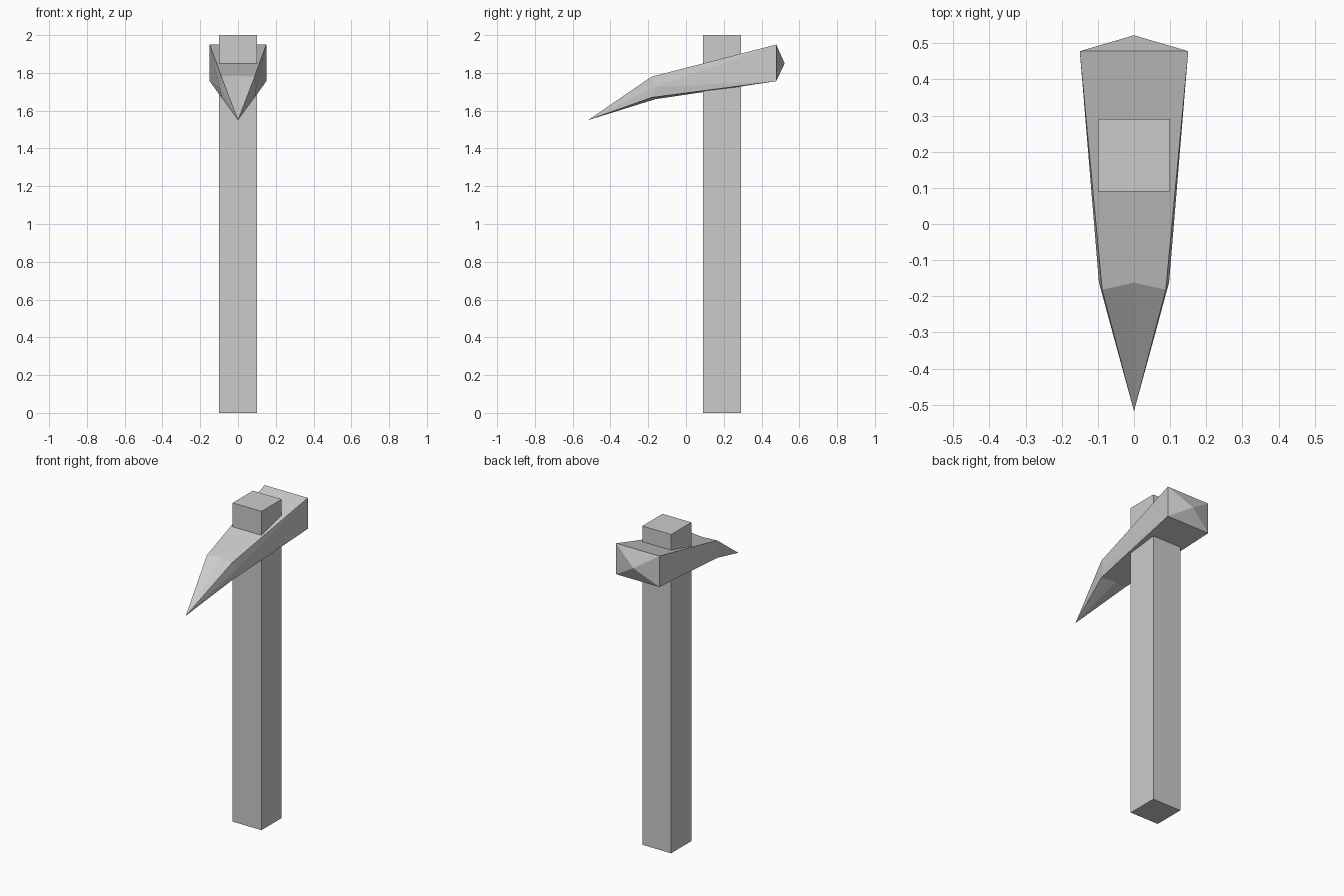
import bpy
import bmesh

if "Cube" in bpy.data.objects:
    bpy.data.objects.remove(bpy.data.objects["Cube"])


def make_object(name, bm):
    bmesh.ops.recalc_face_normals(bm, faces=bm.faces)
    mesh = bpy.data.meshes.new(name)
    bm.to_mesh(mesh)
    bm.free()
    obj = bpy.data.objects.new(name, mesh)
    bpy.context.collection.objects.link(obj)
    return obj


def ring(bm, corner, middle):
    """Eight-point section: (half width, y, z top, z bottom) for corners and edge middles."""
    w, y, t, b = corner
    mw, my, mt, mb = middle
    mz = (t + b) / 2
    pts = [(-w, y, t), (0, my, mt), (w, y, t), (mw, my, mz),
           (w, y, b), (0, my, mb), (-w, y, b), (-mw, my, mz)]
    return [bm.verts.new(p) for p in pts]


def cap(bm, loop, apex):
    tip = bm.verts.new(apex)
    for a, b in zip(loop, loop[1:] + loop[:1]):
        bm.faces.new((a, b, tip))


# Handle: square post through the head
bm = bmesh.new()
bmesh.ops.create_cube(bm, size=1)
bmesh.ops.scale(bm, vec=(0.2, 0.2, 2), verts=bm.verts)
bmesh.ops.translate(bm, vec=(0, 0.19, 1), verts=bm.verts)
make_object("handle", bm)

# Head: tapered body, blunt pyramid at the back, long spike at the front
bm = bmesh.new()
back = ring(bm, (0.15, 0.478, 1.95, 1.756), (0.15, 0.478, 1.95, 1.756))
neck = ring(bm, (0.088, -0.182, 1.78, 1.67), (0.097, -0.162, 1.785, 1.661))
for i in range(8):
    j = (i + 1) % 8
    # split each side quad so the fold runs from neck middle to back corner
    if i % 2 == 0:
        bm.faces.new((back[i], back[j], neck[j]))
        bm.faces.new((back[i], neck[j], neck[i]))
    else:
        bm.faces.new((back[i], back[j], neck[i]))
        bm.faces.new((back[j], neck[j], neck[i]))
cap(bm, back, (0, 0.522, 1.85))
cap(bm, neck, (0, -0.518, 1.55))
make_object("pick_head", bm)
